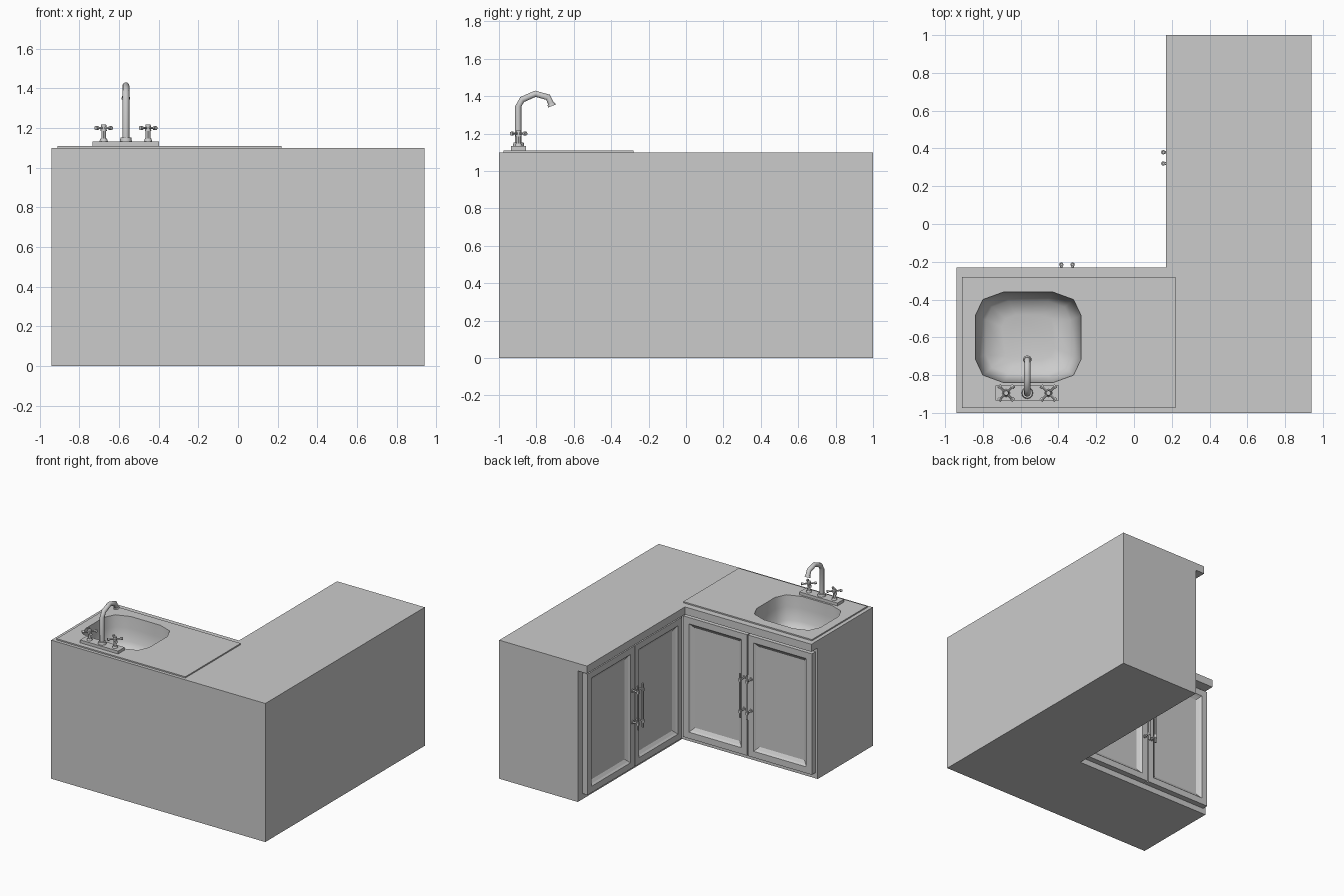
import bpy, bmesh, math
from mathutils import Matrix, Vector

if "Cube" in bpy.data.objects:
    bpy.data.objects.remove(bpy.data.objects["Cube"])


def finish(name, bm, matrix=None, smooth=False):
    if matrix:
        bm.transform(matrix)
    me = bpy.data.meshes.new(name)
    bm.to_mesh(me)
    bm.free()
    ob = bpy.data.objects.new(name, me)
    bpy.context.collection.objects.link(ob)
    if smooth:
        bpy.context.view_layer.objects.active = ob
        ob.select_set(True)
        bpy.ops.object.shade_smooth_by_angle(angle=math.radians(45))
        ob.select_set(False)
    return ob


def prism(name, pts, z0, z1):
    bm = bmesh.new()
    f = bm.faces.new([bm.verts.new((x, y, z0)) for x, y in pts])
    r = bmesh.ops.extrude_face_region(bm, geom=[f])
    for v in r["geom"]:
        if isinstance(v, bmesh.types.BMVert):
            v.co.z = z1
    bmesh.ops.recalc_face_normals(bm, faces=bm.faces)
    return finish(name, bm)


def rect(x0, x1, y0, y1):
    return [(x0, y0), (x1, y0), (x1, y1), (x0, y1)]


def add_rod(bm, a, b, r1, r2=None, n=8):
    a, b = Vector(a), Vector(b)
    d = b - a
    m = Matrix.Translation((a + b) / 2) @ d.to_track_quat('Z', 'Y').to_matrix().to_4x4()
    bmesh.ops.create_cone(bm, cap_ends=True, segments=n, radius1=r1,
                          radius2=r1 if r2 is None else r2, depth=d.length, matrix=m)


def l_shape(ix, iy):
    return [(-0.94, -1), (0.94, -1), (0.94, 1), (ix, 1), (ix, iy), (-0.94, iy)]


# L-shaped cabinet, overhanging counter and raised sink sheet
body = prism("cabinet_body", l_shape(0.25, -0.31), 0, 1.04)
counter = prism("countertop", l_shape(0.17, -0.23), 1.04, 1.10)
sheet = prism("sink_sheet", rect(-0.91, 0.22, -0.975, -0.28), 1.10, 1.11)

# Basin outline: twelve points mirrored from one corner
CX, CY = -0.56, -0.60
quarter = [(0.28, 0.115), (0.24, 0.20), (0.13, 0.24)]
ring = (quarter + [(-x, y) for x, y in reversed(quarter)]
        + [(-x, -y) for x, y in quarter] + [(x, -y) for x, y in reversed(quarter)])


def outline(s):
    return [(CX + x * s, CY + y * s) for x, y in ring]


# Cut the sink opening
for ob, s in ((sheet, 1.0), (counter, 1.005), (body, 1.005)):
    cutter = prism("sink_cutter", outline(s), 0.8, 1.2)
    cutter.hide_render = True
    mod = ob.modifiers.new("opening", 'BOOLEAN')
    mod.object = cutter
    mod.solver = 'EXACT'
    bpy.context.view_layer.objects.active = ob
    bpy.ops.object.modifier_apply(modifier=mod.name)
    bpy.data.objects.remove(cutter)

# Basin bowl
bm = bmesh.new()
rows = [[bm.verts.new((x, y, z)) for x, y in outline(s)]
        for s, z in ((1, 1.11), (0.97, 1.02), (0.92, 0.92), (0.8, 0.87), (0.5, 0.85))]
for top, low in zip(rows, rows[1:]):
    for k in range(12):
        j = (k + 1) % 12
        bm.faces.new((top[k], top[j], low[j], low[k]))
bm.faces.new(rows[-1])
finish("basin", bm, smooth=True)


# Doors and handles, built facing +y then placed on each arm
def door(name, u0, u1, matrix):
    bm = bmesh.new()
    bmesh.ops.create_cube(bm, size=1, matrix=Matrix.Translation(((u0 + u1) / 2, 0.0225, 0.525))
                          @ Matrix.Diagonal((u1 - u0, 0.045, 0.96, 1)))
    bm.normal_update()
    front = max(bm.faces, key=lambda f: f.normal.y)
    for t, d in ((0.05, 0), (0.012, -0.012), (0.022, -0.015)):
        bmesh.ops.inset_region(bm, faces=[front], thickness=t, depth=d, use_even_offset=True)
    finish(name, bm, matrix)


def handle(name, u, matrix):
    bm = bmesh.new()
    add_rod(bm, (u, 0.095, 0.36), (u, 0.095, 0.71), 0.008)
    for z in (0.41, 0.66):
        add_rod(bm, (u, 0.04, z), (u, 0.095, z), 0.007)
        add_rod(bm, (u, 0.045, z), (u, 0.053, z), 0.014)
        add_rod(bm, (u, 0.095, z - 0.012), (u, 0.095, z + 0.012), 0.012)
    finish(name, bm, matrix, True)


arms = {"sink": (Matrix.Translation((-0.355, -0.31, 0)), 0.565),
        "side": (Matrix.Translation((0.25, 0.35, 0)) @ Matrix.Rotation(math.pi / 2, 4, 'Z'), 0.592)}
for arm, (m, w) in arms.items():
    door(arm + "_door_a", -w, -0.004, m)
    door(arm + "_door_b", 0.004, w, m)
    handle(arm + "_handle_a", -0.03, m)
    handle(arm + "_handle_b", 0.03, m)

# Tap plate and spout collar
FX, FY = -0.565, -0.895
prism("tap_plate", rect(FX - 0.167, FX + 0.167, FY - 0.04, FY + 0.04), 1.11, 1.133)
bm = bmesh.new()
add_rod(bm, (FX, FY, 1.13), (FX, FY, 1.152), 0.031, 0.027, 12)
finish("spout_collar", bm, smooth=True)

# Bent spout tube, swept with mitred rings
path = [(-0.897, 1.14), (-0.897, 1.345), (-0.876, 1.382), (-0.805, 1.413),
        (-0.738, 1.394), (-0.718, 1.352)]
pts = [Vector((FX, y, z)) for y, z in path]
bm = bmesh.new()
rows = []
for i, p in enumerate(pts):
    t = (pts[min(i + 1, len(pts) - 1)] - pts[max(i - 1, 0)]).normalized()
    side = Vector((1, 0, 0))
    up = t.cross(side)
    rows.append([bm.verts.new(p + 0.0175 * (side * math.cos(a) + up * math.sin(a)))
                 for a in (k * math.tau / 10 for k in range(10))])
for a, b in zip(rows, rows[1:]):
    for k in range(10):
        bm.faces.new((a[k], a[(k + 1) % 10], b[(k + 1) % 10], b[k]))
bm.faces.new(rows[0])
bm.faces.new(rows[-1])
bmesh.ops.recalc_face_normals(bm, faces=bm.faces)
add_rod(bm, (FX, -0.722, 1.36), (FX, -0.717, 1.347), 0.019, 0.023, 10)
finish("spout", bm, smooth=True)

# Cross-shaped tap knobs
for side, name in ((-1, "left_knob"), (1, "right_knob")):
    x = FX + side * 0.112
    bm = bmesh.new()
    add_rod(bm, (x, FY, 1.13), (x, FY, 1.148), 0.022, 0.016)
    add_rod(bm, (x, FY, 1.14), (x, FY, 1.19), 0.012)
    add_rod(bm, (x, FY, 1.185), (x, FY, 1.217), 0.016, 0.013)
    for k in range(4):
        a = math.pi / 4 + k * math.pi / 2
        d = Vector((math.cos(a), math.sin(a), 0))
        c = Vector((x, FY, 1.2))
        add_rod(bm, c, c + d * 0.045, 0.006)
        add_rod(bm, c + d * 0.042, c + d * 0.056, 0.011)
    finish(name, bm, smooth=True)
